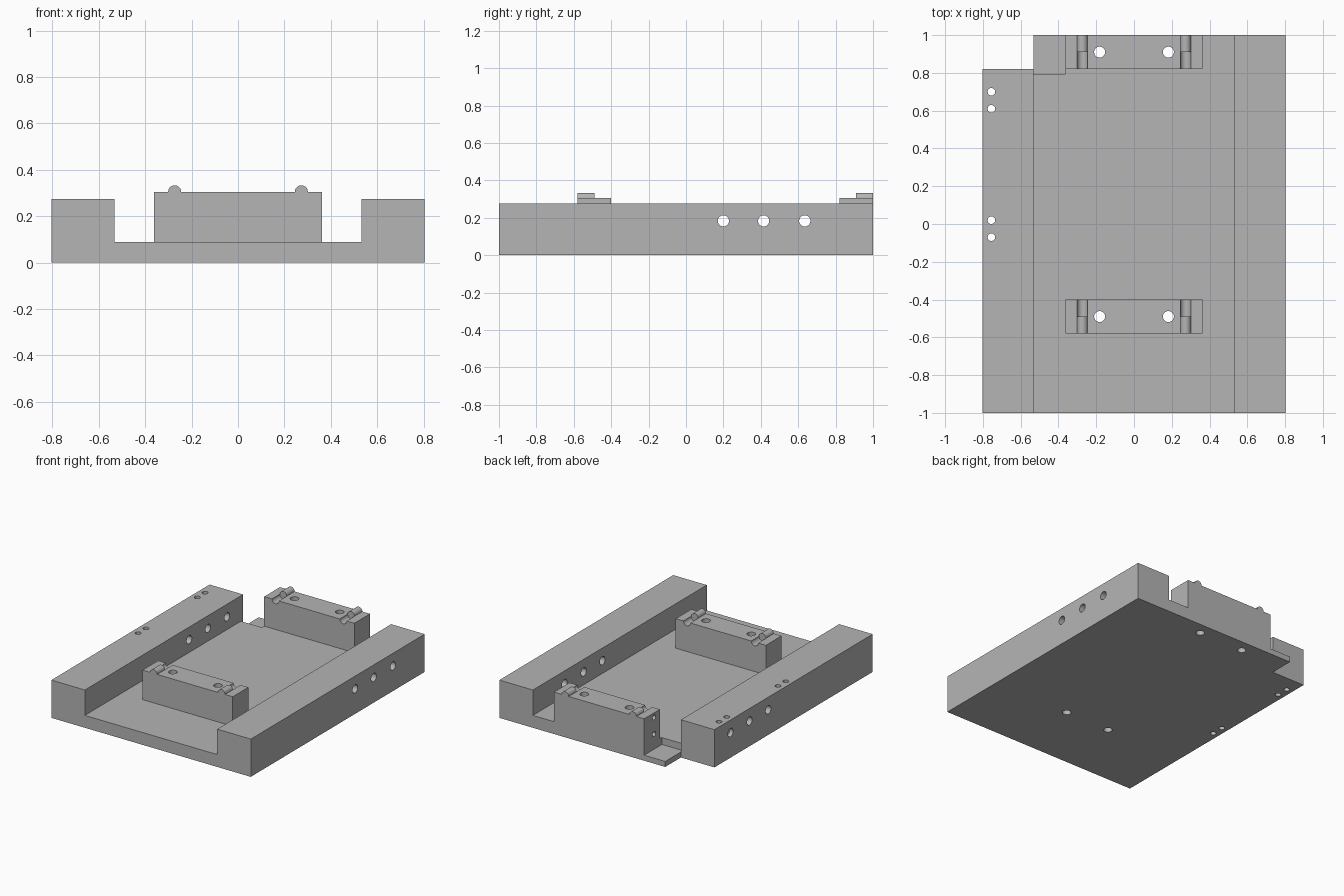
import bpy
import bmesh
from math import radians
from mathutils import Matrix, Vector

cube = bpy.data.objects.get("Cube")
if cube:
    bpy.data.objects.remove(cube, do_unlink=True)

grey = bpy.data.materials.new("plain grey")
grey.use_nodes = True
colour = (0.46, 0.46, 0.46, 1)
grey.diffuse_color = colour
grey.node_tree.nodes["Principled BSDF"].inputs["Base Color"].default_value = colour


def make_object(name, bm):
    bmesh.ops.recalc_face_normals(bm, faces=bm.faces)
    mesh = bpy.data.meshes.new(name)
    bm.to_mesh(mesh)
    bm.free()
    mesh.materials.append(grey)
    obj = bpy.data.objects.new(name, mesh)
    bpy.context.collection.objects.link(obj)
    return obj


def box(name, low, high):
    low, high = Vector(low), Vector(high)
    bm = bmesh.new()
    place = Matrix.Translation((low + high) / 2) @ Matrix.Diagonal((*(high - low), 1))
    bmesh.ops.create_cube(bm, size=1, matrix=place)
    return make_object(name, bm)


def rod(name, start, end, radius):
    start, end = Vector(start), Vector(end)
    axis = end - start
    turn = Vector((0, 0, 1)).rotation_difference(axis).to_matrix().to_4x4()
    bm = bmesh.new()
    bmesh.ops.create_cone(bm, cap_ends=True, segments=32, radius1=radius, radius2=radius,
                          depth=axis.length, matrix=Matrix.Translation((start + end) / 2) @ turn)
    return make_object(name, bm)


def combine(target, tool, operation="DIFFERENCE"):
    """Apply one boolean and discard its helper."""
    tool.hide_render = True
    mod = target.modifiers.new("shape", "BOOLEAN")
    mod.operation, mod.object, mod.solver = operation, tool, "EXACT"
    bpy.context.view_layer.objects.active = target
    bpy.ops.object.modifier_apply(modifier=mod.name)
    bpy.data.objects.remove(tool, do_unlink=True)


WIDE, INNER, BLOCK = 0.803, 0.533, 0.363
FLOOR, RAIL, TOP = 0.09, 0.275, 0.305
BOLT_X, RIB_X, RIB_R = 0.182, 0.273, 0.028

# Channel frame: U profile swept front to back
half = [(WIDE, 0), (WIDE, RAIL), (INNER, RAIL), (INNER, FLOOR)]
profile = half + [(-x, z) for x, z in reversed(half)]
bm = bmesh.new()
face = bm.faces.new([bm.verts.new((x, -1, z)) for x, z in profile])
swept = bmesh.ops.extrude_face_region(bm, geom=[face])
bmesh.ops.translate(bm, vec=(0, 2, 0),
                    verts=[v for v in swept["geom"] if isinstance(v, bmesh.types.BMVert)])
frame = make_object("channel_frame", bm)

# Missing rear corner and the thin ledge beside it
combine(frame, box("corner_cutter", (-1, 0.82, -0.1), (-INNER, 1.1, 0.4)))
combine(frame, box("ledge_cutter", (-INNER, 0.795, 0.04), (-BLOCK, 1.1, 0.4)))

# Cross holes through both rails
for y in (0.2, 0.415, 0.635):
    combine(frame, rod("cross_hole", (-1, y, 0.183), (1, y, 0.183), 0.03))

# Small pin holes down through the right rail
for y in (0.7, 0.61, 0.02, -0.07):
    combine(frame, rod("pin_hole", (-0.755, y, -0.1), (-0.755, y, 0.4), 0.02))


def mount_block(name, y0, y1, rib_side):
    """Raised block with two ribs, matching grooves and bolt holes."""
    mid = (y0 + y1) / 2
    block = box(name, (-BLOCK, y0, FLOOR), (BLOCK, y1, TOP))
    rib_end, groove_end = (y1, y0 - 0.05) if rib_side > 0 else (y0, y1 + 0.05)
    for x in (-RIB_X, RIB_X):
        combine(block, rod("rib", (x, mid, TOP), (x, rib_end, TOP), RIB_R), "UNION")
        combine(block, rod("groove", (x, mid, TOP), (x, groove_end, TOP), RIB_R))
    for x in (-BOLT_X, BOLT_X):
        for target in (block, frame):
            combine(target, rod("bolt_hole", (x, mid, -0.1), (x, mid, 0.5), 0.029))
    return block


front_block = mount_block("front_mount_block", -0.58, -0.4, -1)
rear_block = mount_block("rear_mount_block", 0.82, 1, 1)

# Blind holes in the right end of the rear block
for z in (0.272, 0.15):
    combine(rear_block, rod("end_hole", (-0.4, 0.885, z), (-0.31, 0.885, z), 0.018))

# Smooth round surfaces, keep edges crisp
bpy.ops.object.select_all(action="DESELECT")
for obj in (frame, front_block, rear_block):
    obj.select_set(True)
bpy.context.view_layer.objects.active = frame
bpy.ops.object.shade_smooth_by_angle(angle=radians(30))
